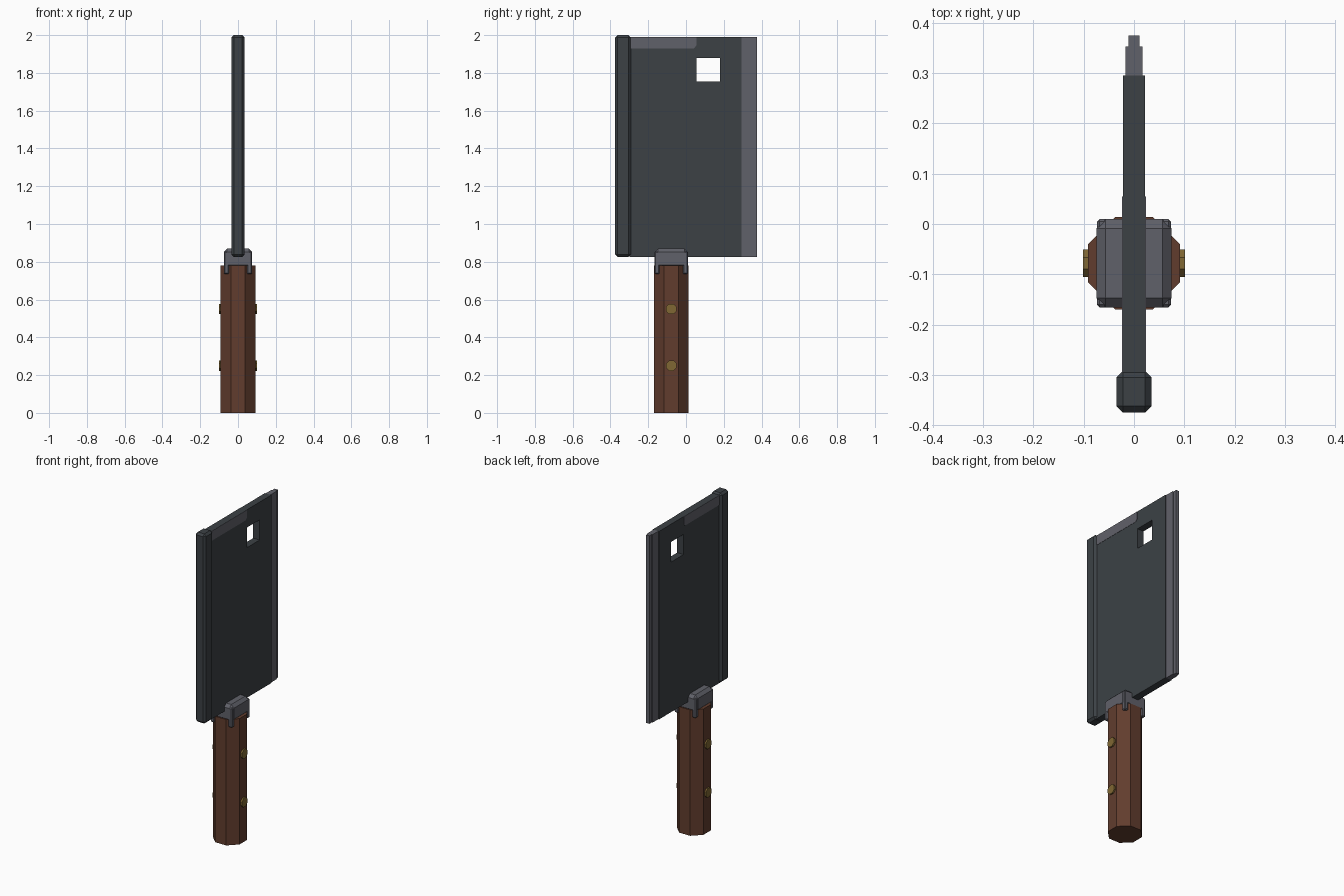
import bpy
import bmesh
import math
from mathutils import Matrix, Vector

old = bpy.data.objects.get("Cube")
if old:
    bpy.data.objects.remove(old, do_unlink=True)


def material(name, rgb):
    m = bpy.data.materials.new(name)
    m.use_nodes = True
    m.diffuse_color = (*rgb, 1)
    bsdf = next(n for n in m.node_tree.nodes if n.type == 'BSDF_PRINCIPLED')
    bsdf.inputs["Base Color"].default_value = (*rgb, 1)
    return m


DARK = material("dark steel", (0.045, 0.053, 0.060))
LIGHT = material("light steel", (0.118, 0.120, 0.143))
WOOD = material("brown wood", (0.120, 0.046, 0.027))
BRASS = material("old brass", (0.215, 0.135, 0.033))


def finish(name, bm, mat):
    bmesh.ops.recalc_face_normals(bm, faces=bm.faces)
    mesh = bpy.data.meshes.new(name)
    bm.to_mesh(mesh)
    bm.free()
    mesh.materials.append(mat)
    obj = bpy.data.objects.new(name, mesh)
    bpy.context.collection.objects.link(obj)
    return obj


def box(name, low, high, mat, bevel=0):
    low, high = Vector(low), Vector(high)
    bm = bmesh.new()
    place = Matrix.Translation((low + high) / 2) @ Matrix.Diagonal((*(high - low), 1))
    bmesh.ops.create_cube(bm, size=1, matrix=place)
    if bevel:
        bmesh.ops.bevel(bm, geom=bm.edges[:], offset=bevel, segments=1, affect='EDGES')
    return finish(name, bm, mat)


def prism(name, radius, depth, mat, matrix):
    # Eight-sided prism with flats facing along the axes
    bm = bmesh.new()
    bmesh.ops.create_cone(bm, cap_ends=True, segments=8, radius1=radius, radius2=radius,
                          depth=depth, matrix=matrix @ Matrix.Rotation(math.pi / 8, 4, 'Z'))
    return finish(name, bm, mat)


def slab(name, polygons, x0, x1, mat):
    # Extrude flat (y, z) polygons from x0 to x1
    bm = bmesh.new()
    for poly in polygons:
        bm.faces.new([bm.verts.new((x0, y, z)) for y, z in poly])
    bmesh.ops.remove_doubles(bm, verts=bm.verts[:], dist=0.0001)
    out = bmesh.ops.extrude_face_region(bm, geom=bm.faces[:], use_keep_orig=True)
    moved = [v for v in out["geom"] if isinstance(v, bmesh.types.BMVert)]
    bmesh.ops.translate(bm, verts=moved, vec=(x1 - x0, 0, 0))
    return finish(name, bm, mat)


BOTTOM, TOP = 0.825, 1.99
GRIP_Y = -0.078

# Blade body: a grid of panels with the hanging hole left open
ys = [-0.30, 0.055, 0.18, 0.295]
zs = [BOTTOM, 1.755, 1.88, TOP]
panels = [[(ys[i], zs[j]), (ys[i + 1], zs[j]), (ys[i + 1], zs[j + 1]), (ys[i], zs[j + 1])]
          for i in range(3) for j in range(3) if (i, j) != (1, 1)]
slab("blade", panels, -0.022, 0.022, DARK)

# Stepped cutting edge
box("edge_bevel", (-0.017, 0.29, BOTTOM), (0.017, 0.353, TOP), LIGHT)
box("edge_tip", (-0.011, 0.35, BOTTOM), (0.011, 0.375, TOP), LIGHT)

# Thick spine
box("spine", (-0.035, -0.375, BOTTOM), (0.035, -0.292, 2.0), DARK, 0.013)

# Worn strip along the top on both faces
worn = [(-0.295, 1.93), (0.042, 1.93), (0.055, 1.945), (0.055, TOP), (-0.295, TOP)]
for side, word in ((1, "left"), (-1, "right")):
    slab("worn_strip_" + word, [worn], side * 0.021, side * 0.0235, LIGHT)

# Handle
prism("handle", 0.0915 / math.cos(math.pi / 8), 0.78, WOOD,
      Matrix.Translation((0, GRIP_Y, 0.39)))

# Bolster with four corner prongs
box("bolster", (-0.075, GRIP_Y - 0.0875, 0.765), (0.075, GRIP_Y + 0.0875, 0.87), LIGHT, 0.018)
for sx in (-1, 1):
    for sy in (-1, 1):
        x, y = sx * 0.061, GRIP_Y + sy * 0.0745
        box("bolster_prong", (x - 0.013, y - 0.013, 0.735), (x + 0.013, y + 0.013, 0.855),
            LIGHT, 0.005)

# Rivets on both sides of the handle
for side in (-1, 1):
    for z in (0.25, 0.55):
        prism("rivet", 0.030, 0.03, BRASS,
              Matrix.Translation((side * 0.086, GRIP_Y, z)) @ Matrix.Rotation(math.pi / 2, 4, 'Y'))
